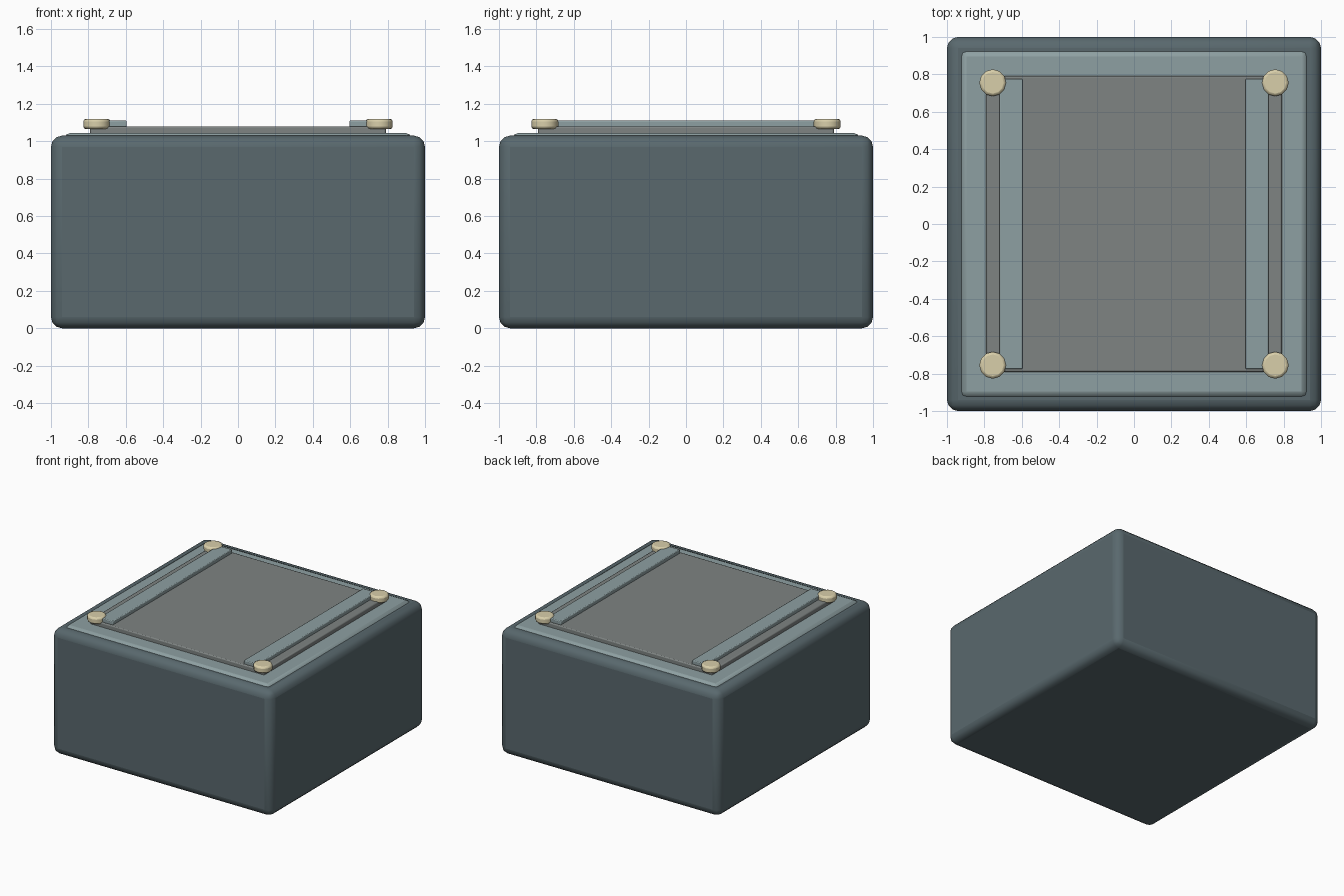
import bpy, math

if "Cube" in bpy.data.objects:
    bpy.data.objects.remove(bpy.data.objects["Cube"])


def material(name, rgb):
    m = bpy.data.materials.new(name)
    m.diffuse_color = (*rgb, 1)
    m.use_nodes = True
    m.node_tree.nodes["Principled BSDF"].inputs["Base Color"].default_value = m.diffuse_color
    return m


dark = material("dark_slate", (0.10, 0.14, 0.155))
light = material("light_slate", (0.27, 0.35, 0.36))
grey = material("panel_grey", (0.21, 0.23, 0.225))
cream = material("cream", (0.69, 0.62, 0.40))


def finish(ob, name, mat, bevel, segments):
    ob.name = name
    ob.data.materials.append(mat)
    bpy.ops.object.transform_apply(location=False, rotation=False, scale=True)
    mod = ob.modifiers.new("rounded_edges", 'BEVEL')
    mod.width = bevel
    mod.segments = segments
    mod.limit_method = 'ANGLE'
    mod.angle_limit = math.radians(40)
    bpy.ops.object.shade_smooth_by_angle(angle=math.radians(35))
    return ob


def box(name, x0, x1, y0, y1, z0, z1, mat, bevel, segments=2):
    bpy.ops.mesh.primitive_cube_add(
        size=1, location=((x0 + x1) / 2, (y0 + y1) / 2, (z0 + z1) / 2))
    ob = bpy.context.object
    ob.scale = (x1 - x0, y1 - y0, z1 - z0)
    return finish(ob, name, mat, bevel, segments)


# Main block
box("body", -1, 1, -1, 1, 0, 1.03, dark, 0.06, 3)

# Raised trim plate and inset panel on top
box("top_plate", -0.93, 0.93, -0.93, 0.93, 0.965, 1.045, light, 0.035)
box("top_panel", -0.79, 0.79, -0.79, 0.79, 1.03, 1.08, grey, 0.008)

# Side rails and corner studs
for side, sx in (("left", -1), ("right", 1)):
    xa, xb = sorted((sx * 0.595, sx * 0.72))
    box(side + "_rail", xa, xb, -0.775, 0.775, 1.07, 1.11, light, 0.006)
    for end, sy in (("front", -1), ("back", 1)):
        bpy.ops.mesh.primitive_cylinder_add(
            vertices=12, radius=0.072, depth=0.055,
            location=(sx * 0.755, sy * 0.755, 1.0925))
        finish(bpy.context.object, f"{end}_{side}_stud", cream, 0.014, 2)
